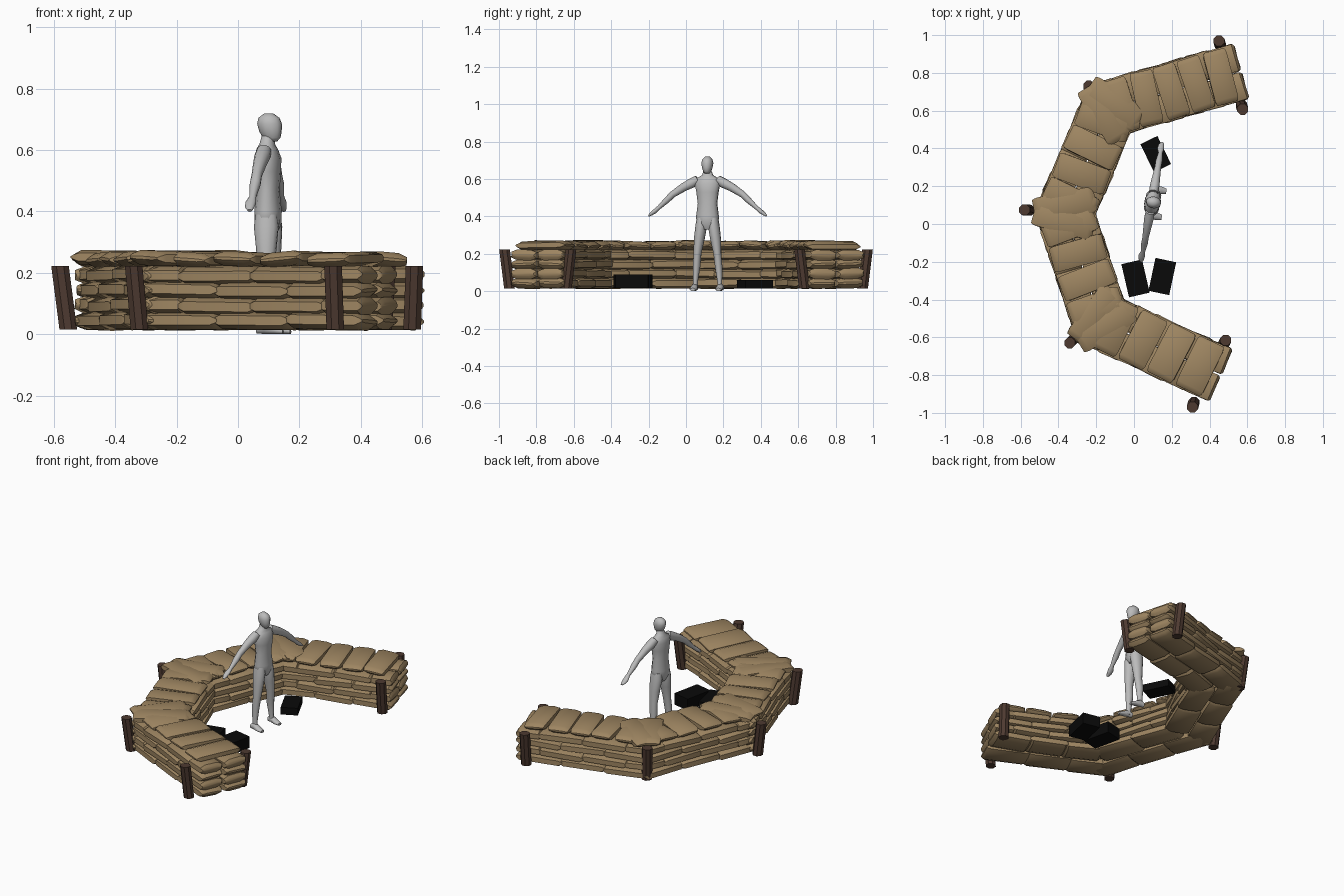
import bpy, bmesh, random
from math import sin, cos, pi, radians
from mathutils import Vector, Matrix

random.seed(4)
if "Cube" in bpy.data.objects:
    bpy.data.objects.remove(bpy.data.objects["Cube"])


def material(name, rgb):
    m = bpy.data.materials.new(name)
    m.use_nodes = True
    m.diffuse_color = (*rgb, 1)
    bsdf = m.node_tree.nodes["Principled BSDF"]
    bsdf.inputs["Base Color"].default_value = (*rgb, 1)
    bsdf.inputs["Roughness"].default_value = 0.9
    return m


canvas = material("tan canvas", (0.34, 0.235, 0.12))
wood = material("dark wood", (0.075, 0.042, 0.03))
black = material("black", (0.003, 0.003, 0.003))
grey = material("light grey", (0.5, 0.5, 0.5))


def finish(bm, name, mat, smooth=None):
    bmesh.ops.recalc_face_normals(bm, faces=bm.faces)
    mesh = bpy.data.meshes.new(name)
    bm.to_mesh(mesh)
    bm.free()
    mesh.materials.append(mat)
    ob = bpy.data.objects.new(name, mesh)
    bpy.context.collection.objects.link(ob)
    if smooth:
        bpy.ops.object.select_all(action='DESELECT')
        ob.select_set(True)
        bpy.context.view_layer.objects.active = ob
        bpy.ops.object.shade_smooth_by_angle(angle=radians(smooth))


def power(v, p):
    return abs(v) ** p * (1 if v > 0 else -1)


def loft(bm, rings, matrix=Matrix(), n=12, p=1.0):
    """Skin rings (x, y, z, half width, half depth) stacked along local z."""
    loops = []
    for x, y, z, a, b in rings:
        angles = [2 * pi * (i + 0.5) / n for i in range(n)]
        loops.append([bm.verts.new(matrix @ Vector((x + a * power(cos(t), p),
                                                    y + b * power(sin(t), p), z)))
                      for t in angles])
    for lo, hi in zip(loops, loops[1:]):
        for i in range(n):
            j = (i + 1) % n
            bm.faces.new((lo[i], lo[j], hi[j], hi[i]))
    bm.faces.new(loops[0])
    bm.faces.new(loops[-1])


def bag(bm, centre, along, length, width, height=0.06, roll=0.06):
    """A stuffed sack lying flat, pinched at both ends."""
    along = along.normalized()
    up = Vector((0, 0, 1))
    frame = Matrix((up.cross(along), up, along)).transposed().to_4x4()
    wobble = (Matrix.Rotation(random.uniform(-.06, .06), 4, 'Y')
              @ Matrix.Rotation(random.uniform(-.02, .02), 4, 'X')
              @ Matrix.Rotation(random.uniform(-roll, roll), 4, 'Z'))
    shape = [(-.5, .86, .2), (-.47, .94, .55), (-.41, 1, 1),
             (.41, 1, 1), (.47, .94, .55), (.5, .86, .2)]
    rings = [(0, 0, t * length, w * width / 2, h * height / 2) for t, w, h in shape]
    loft(bm, rings, Matrix.Translation(centre) @ frame @ wobble, 8, 0.7)


# Sandbag wall: bent centre line, four lower courses and a crosswise top course
line = [Vector(c).to_3d() for c in
        ((.525, .797), (-.13, .61), (-.365, .06), (-.18, -.51), (.425, -.786))]
segments = list(zip(line, line[1:]))
for course in range(4):
    bm = bmesh.new()
    z = Vector((0, 0, 0.043 + 0.05 * course))
    for s, (a, b) in enumerate(segments):
        d = (b - a).normalized()
        outward = Vector((d.y, -d.x, 0))
        for row in (-1, 1):
            # the outer row reaches further round each bend
            reach = 0.075 if row > 0 else -0.03
            start = a - d * (reach if s > 0 else 0.035)
            end = b + d * (reach if s < 3 else 0.03)
            span = (end - start).length
            count = round(span / 0.26)
            step = span / count
            cuts = [i * step for i in range(count + 1)]
            if course % 2:
                cuts = [0] + [c - step / 2 for c in cuts[1:]] + [span]
            for lo, hi in zip(cuts, cuts[1:]):
                mid = start + d * (lo + hi) / 2 + outward * row * 0.078
                bag(bm, mid + z, d, hi - lo + 0.02, 0.155)
    finish(bm, f"sandbag_course_{course + 1}", canvas, 35)

bm = bmesh.new()
for a, b in segments:
    d = b - a
    count = round(d.length / 0.15)
    for i in range(count):
        mid = a + d * (i + 0.5) / count + Vector((0, 0, 0.243))
        bag(bm, mid, Vector((d.y, -d.x, 0)), 0.29, d.length / count - 0.004, 0.05, 0.09)
finish(bm, "sandbag_top_course", canvas, 35)

# Pairs of bags at each bend, converging on the outer corner
bm = bmesh.new()
for prev, at, after in zip(line, line[1:], line[2:]):
    before, beyond = (prev - at).normalized(), (after - at).normalized()
    out = -(before + beyond).normalized()
    for arm_dir in (before, beyond):
        mid = at + arm_dir * 0.045 + out * 0.02
        lift = Vector((0, 0, 0.246))
        bag(bm, mid + lift, at + out * 0.19 - mid, 0.33, 0.14, 0.052, 0.08)
finish(bm, "corner_sandbags", canvas, 35)

# Stakes: top position and the compass angle each one leans towards
stakes = ((.45, .97, 106), (.575, .607, -74), (-.24, .73, 130), (-.58, .075, 175),
          (-.34, -.63, 225), (.485, -.615, 65), (.31, -.97, 255))
bm = bmesh.new()
for x, y, turn in stakes:
    lean = Vector((cos(radians(turn)), sin(radians(turn)))) * 0.027
    loft(bm, [(x - lean.x, y - lean.y, 0.015, .031, .031), (x, y, 0.222, .031, .031)], n=8)
finish(bm, "stakes", wood)

# Black supply boxes on the ground
boxes = (((.115, .37, .037), (.1, .165, .045), 26),
         ((.008, -.288, .052), (.112, .18, .072), 13),
         ((.15, -.278, .052), (.112, .178, .072), -12))
for i, (centre, size, turn) in enumerate(boxes):
    bm = bmesh.new()
    bmesh.ops.create_cube(bm, size=1, matrix=Matrix.LocRotScale(
        Vector(centre), Matrix.Rotation(radians(turn), 3, 'Z'), Vector(size)))
    finish(bm, f"supply_box_{i + 1}", black)

# Mannequin facing +x, arms spread
bm = bmesh.new()
torso = [(0, 0, .33, .03, .025), (0, 0, .36, .043, .06), (0, 0, .40, .044, .062),
         (0, 0, .47, .037, .053), (0, 0, .53, .042, .061), (0, 0, .575, .042, .07),
         (-.003, 0, .603, .034, .06), (-.003, 0, .62, .025, .03),
         (0, 0, .645, .021, .021)]
head = [(.012, 0, .628, .018, .012), (.012, 0, .64, .029, .021), (.008, 0, .66, .037, .028),
        (.005, 0, .685, .041, .032), (.003, 0, .705, .035, .027), (.002, 0, .719, .015, .012)]
leg = [(0, .066, .01, .016, .013), (-.003, .066, .05, .016, .013), (-.004, .06, .13, .024, .02),
       (.002, .054, .2, .026, .021), (.002, .044, .28, .034, .029),
       (0, .034, .35, .041, .031), (0, .032, .39, .036, .026)]
arm = [(0, 0, -.01, .024, .024), (0, -.004, .03, .026, .027), (0, -.012, .08, .022, .023),
       (0, -.016, .149, .017, .018), (0, -.01, .19, .018, .017), (0, -.003, .25, .011, .011),
       (-.003, 0, .28, .018, .012), (-.003, 0, .305, .015, .009), (0, 0, .322, .007, .005)]
foot = [(-.017, 0, -.025, .015, .015), (-.022, 0, 0, .022, .017),
        (-.013, 0, .035, .013, .021), (-.008, 0, .062, .008, .014)]
loft(bm, torso)
loft(bm, head)
for side in (1, -1):
    flip = Matrix.Diagonal((1, side, 1, 1))
    loft(bm, leg, flip)
    loft(bm, arm, flip @ Matrix.Translation((-.004, .06, .592))
         @ Matrix.Rotation(radians(-126), 4, 'X'))
    loft(bm, foot, flip @ Matrix.Translation((0, .07, 0)) @ Matrix.Rotation(radians(90), 4, 'Y'))
bm.transform(Matrix.Translation((.098, .115, 0)) @ Matrix.Rotation(radians(-10), 4, 'Z'))
finish(bm, "mannequin", grey, 60)
